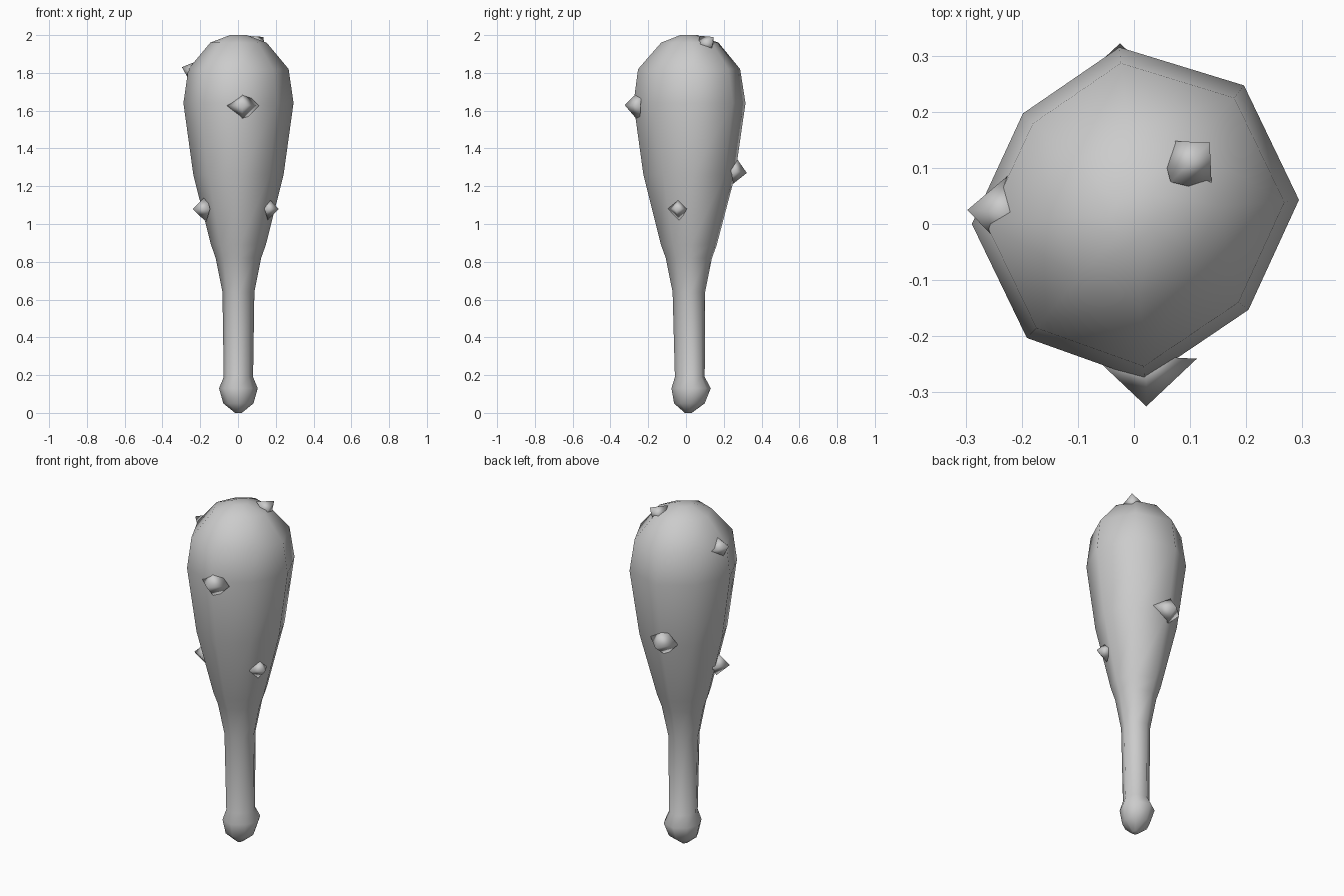
import bpy, bmesh
from mathutils import Vector

if "Cube" in bpy.data.objects:
    bpy.data.objects.remove(bpy.data.objects["Cube"])

# Slightly irregular eight-sided cross-section, read at the widest ring
SECTION = [(0.292, 0.025), (0.194, 0.229), (-0.028, 0.297), (-0.200, 0.179),
           (-0.291, -0.018), (-0.193, -0.221), (0.017, -0.296), (0.202, -0.171)]
# Rings of the club: height, radius, y centre
RINGS = [(0.0, 0.018, 0.012), (0.05, 0.080, 0.018), (0.13, 0.103, 0.027),
         (0.19, 0.078, 0.020), (0.64, 0.085, 0.015), (0.82, 0.121, 0.015),
         (0.89, 0.146, 0.015), (1.26, 0.240, 0.017), (1.64, 0.293, 0.018),
         (1.82, 0.267, 0.016), (1.96, 0.150, 0.020), (2.0, 0.045, 0.015)]


def finish(bm, name):
    bmesh.ops.recalc_face_normals(bm, faces=bm.faces)
    for f in bm.faces:
        f.smooth = True
    mesh = bpy.data.meshes.new(name)
    bm.to_mesh(mesh)
    bm.free()
    ob = bpy.data.objects.new(name, mesh)
    bpy.context.collection.objects.link(ob)
    return ob


# Club body: handle, pommel and heavy head lofted through the rings
bm = bmesh.new()
loops = []
for z, r, cy in RINGS:
    s = r / 0.293
    loops.append([bm.verts.new((x * s + 0.002, y * s + cy, z)) for x, y in SECTION])
for a, b in zip(loops, loops[1:]):
    for i in range(8):
        j = (i + 1) % 8
        bm.faces.new((a[i], a[j], b[j], b[i]))
bm.faces.new(loops[0][::-1])
bm.faces.new(loops[-1])
finish(bm, "club_body")


# Spikes: four-sided pyramids sunk into the body
def spike(name, tip, direction, radius, depth):
    d = Vector(direction).normalized()
    tip = Vector(tip)
    side = d.cross(Vector((0, 0, 1))).normalized()
    up = side.cross(d)
    base = tip - d * depth
    bm = bmesh.new()
    t = bm.verts.new(tip)
    ring = [bm.verts.new(base + v * radius) for v in (side, up, -side, -up)]
    for i in range(4):
        bm.faces.new((t, ring[i], ring[(i + 1) % 4]))
    bm.faces.new(ring)
    finish(bm, name)


spike("spike_left_top", (-0.297, 0.025, 1.83), (-1, 0.05, 0.35), 0.075, 0.085)
spike("spike_crown", (0.135, 0.145, 1.99), (0.6, 0.6, 0.65), 0.065, 0.075)
spike("spike_front", (0.022, -0.325, 1.63), (0, -1, 0.05), 0.09, 0.085)
spike("spike_back", (-0.025, 0.322, 1.27), (0, 1, -0.15), 0.09, 0.085)
spike("spike_left_low", (-0.24, -0.065, 1.08), (-1, -0.3, 0), 0.07, 0.075)
spike("spike_right_low", (0.215, -0.055, 1.08), (1, -0.3, 0), 0.06, 0.06)
